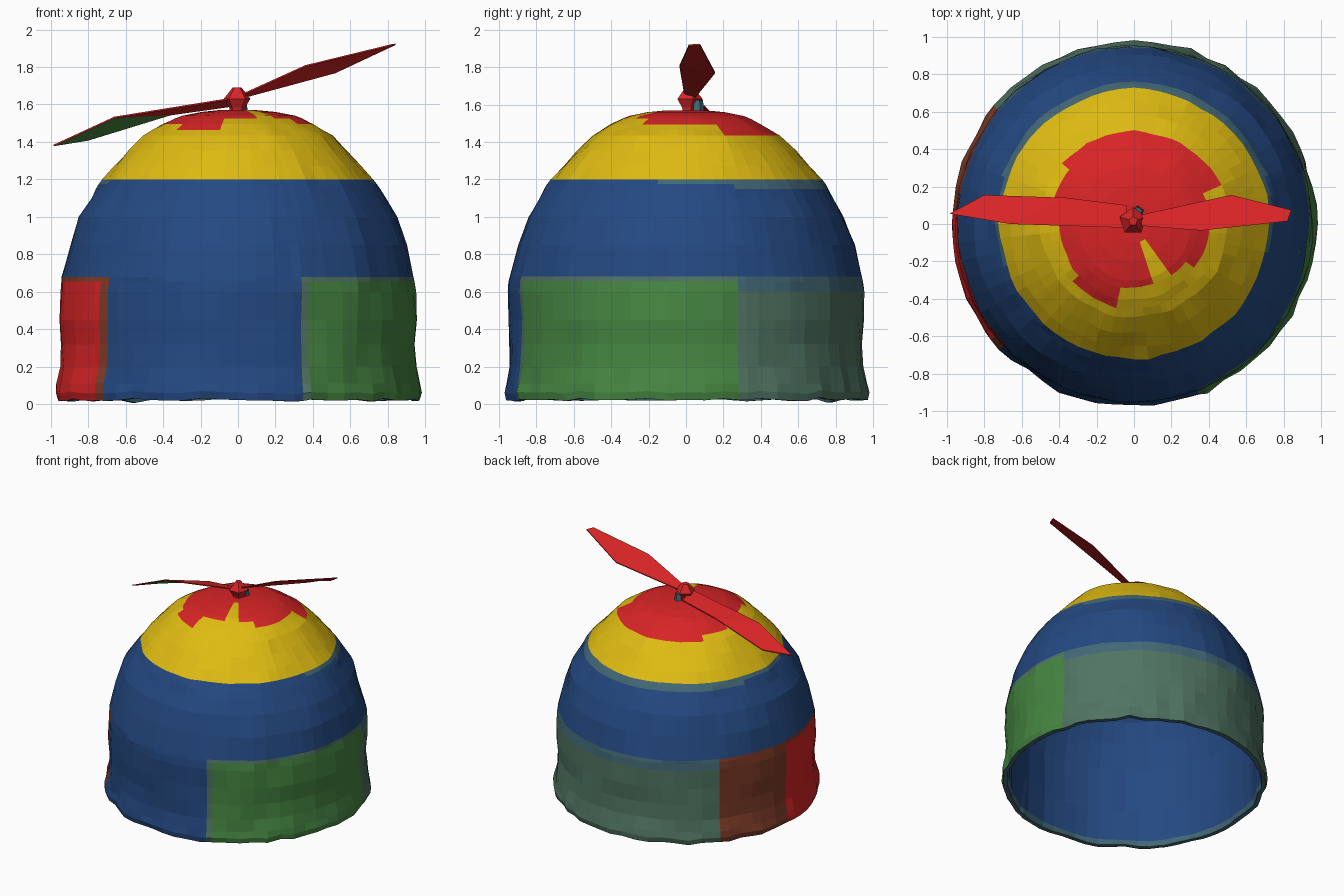
import bpy, bmesh, math
from mathutils import Vector, noise

if "Cube" in bpy.data.objects:
    bpy.data.objects.remove(bpy.data.objects["Cube"])

NAMES = {
    "blue": (36, 73, 130), "yellow": (224, 188, 18), "red": (216, 36, 38),
    "green": (70, 134, 66), "grey_green": (80, 116, 98), "teal": (66, 104, 118),
    "brown": (128, 60, 40),
}


def linear(c):
    c /= 255
    return c / 12.92 if c < 0.04045 else ((c + 0.055) / 1.055) ** 2.4


MATS, IDX = [], {}
for i, (name, rgb) in enumerate(NAMES.items()):
    m = bpy.data.materials.new(name)
    m.diffuse_color = (*[linear(c) for c in rgb], 1)
    m.use_nodes = True
    m.node_tree.nodes["Principled BSDF"].inputs["Base Color"].default_value = m.diffuse_color
    MATS.append(m)
    IDX[name] = i


def finish(bm, name):
    mesh = bpy.data.meshes.new(name)
    bm.to_mesh(mesh)
    bm.free()
    for m in MATS:
        mesh.materials.append(m)
    ob = bpy.data.objects.new(name, mesh)
    bpy.context.collection.objects.link(ob)
    return ob


# Cap profile (radius, height), bottom rim to crown
OUTER = [(.965, .01), (.975, .05), (.965, .11), (.95, .2), (.945, .32), (.95, .45),
         (.948, .6), (.943, .655), (.94, .68), (.90, .85), (.845, 1.0), (.785, 1.1),
         (.755, 1.15), (.738, 1.175), (.72, 1.2), (.66, 1.27), (.58, 1.355), (.5, 1.435),
         (.45, 1.465), (.4, 1.495), (.34, 1.525), (.3, 1.54), (.2, 1.56), (.1, 1.57), (0, 1.57)]
INNER = [(.93, .01), (.92, .06), (.905, .3), (.905, .65), (.865, .85), (.81, 1.0),
         (.72, 1.14), (.68, 1.2), (.55, 1.33), (.4, 1.44), (.2, 1.51), (0, 1.53)]

# Angles (degrees from +x) where the side panels change colour
EDGES = [17, 140, 176, 219, 223, 291, 293.5, 20, 160]
ANGLES = sorted([a for a in range(0, 360, 6) if all(abs(a - e) > 2 for e in EDGES)] + EDGES)


def crown_radius(a):
    """Radius of the red crown patch in direction a, with a front notch."""
    for limit, r in ((27, .4), (140, .5), (165, .45), (225, .4), (260, .45), (286, .34),
                     (309, .1), (322, .34), (361, .4)):
        if a < limit:
            return r


def outer_colour(r, z, a):
    back, side = 20 < a < 160, a <= 20 or 160 <= a < 200 or a > 345
    if r < crown_radius(a):
        return "red"
    if z > 1.2:
        return "yellow"
    if z > 1.175 and (back or side) or z > 1.15 and back:
        return "teal"
    if z > .68 or 223 < a < 291:
        return "blue"
    if 17 < a < 140:
        return "teal" if z > .6 else "grey_green"
    if 140 < a < 176 or 219 < a < 223:
        return "brown"
    if 176 < a < 219:
        return "brown" if z > .655 else "red"
    return "grey_green" if a > 290 and a < 293.5 or z > .655 else "green"


def inner_colour(z):
    return "yellow" if z > 1.2 else "teal" if z < .06 else "blue"


# Cap: one lathed double wall with gentle crumpling
bm = bmesh.new()
profile = OUTER[::-1] + INNER
rows = []
for r, z in profile:
    row = []
    for a in ANGLES:
        t = math.radians(a)
        d = Vector((math.cos(t), math.sin(t), 0))
        p = d * r + Vector((0, 0, z))
        n = noise.noise(p * 5.5) * .014 + noise.noise(p * 13) * .009
        if z < .15:
            n += noise.noise(d * 9) * .018
        q = p + d * n * min(1, r * 3)
        if z < .06:
            q.z += .012 + .022 * noise.noise(d * 8)
            q.z = max(q.z, 0)
        row.append(bm.verts.new(q))
    rows.append(row)
for k in range(len(rows) - 1):
    (r0, z0), (r1, z1) = profile[k], profile[k + 1]
    r, z = (r0 + r1) / 2, (z0 + z1) / 2
    for j, a in enumerate(ANGLES):
        n = (j + 1) % len(ANGLES)
        mid = (a + (ANGLES[n] if n else 360 + ANGLES[0])) / 2 % 360
        f = bm.faces.new((rows[k][j], rows[k + 1][j], rows[k + 1][n], rows[k][n]))
        f.material_index = IDX[outer_colour(r, z, mid) if k < len(OUTER) - 1 else inner_colour(z)]
for row in (rows[0], rows[-1]):
    bmesh.ops.pointmerge(bm, verts=row, merge_co=row[0].co)
bmesh.ops.recalc_face_normals(bm, faces=bm.faces)
finish(bm, "cap")

# Propeller hub: faceted five-sided knob
bm = bmesh.new()
prof = [(.035, 1.55), (.045, 1.585), (.075, 1.63), (.025, 1.69)]
rings = [[bm.verts.new((r * math.cos(t) - .005, r * math.sin(t) + .015, z))
          for t in [math.radians(72 * i + 18) for i in range(5)]] for r, z in prof]
for lo, hi in zip(rings, rings[1:]):
    for i in range(5):
        n = (i + 1) % 5
        bm.faces.new((lo[i], lo[n], hi[n], hi[i]))
bm.faces.new(rings[-1])
bm.faces.new(rings[0][::-1])
for f in bm.faces:
    f.material_index = IDX["red"]
finish(bm, "propeller_hub")

# Small stem behind the hub
bm = bmesh.new()
bmesh.ops.create_cone(bm, segments=5, radius1=.035, radius2=.025, depth=.07, cap_ends=True)
bmesh.ops.translate(bm, vec=(.02, .065, 1.59), verts=bm.verts)
for f in bm.faces:
    f.material_index = IDX["teal"]
finish(bm, "hub_stem")


def blade(name, pairs, under):
    """Thin plate through front/back edge pairs; under gives underside colours."""
    bm = bmesh.new()
    layers = [[[bm.verts.new(Vector(p) - Vector((0, 0, dz))) for p in pair] for pair in pairs]
              for dz in (0, .008)]
    n = len(pairs) - 1
    for side, cols in zip(layers, (["red"] * n, under)):
        for i in range(n):
            f = bm.faces.new((side[i][0], side[i + 1][0], side[i + 1][1], side[i][1]))
            f.material_index = IDX[cols[i]]
    loops = [[p[0] for p in s] + [p[1] for p in s[::-1]] for s in layers]
    for i in range(len(loops[0])):
        n = (i + 1) % len(loops[0])
        f = bm.faces.new((loops[0][i], loops[0][n], loops[1][n], loops[1][i]))
        f.material_index = IDX["red"]
    bmesh.ops.recalc_face_normals(bm, faces=bm.faces)
    finish(bm, name)


# Two propeller blades (front edge, back edge)
blade("right_blade", [((.04, -.01, 1.665), (.04, .05, 1.645)),
                      ((.36, -.035, 1.81), (.52, .155, 1.775)),
                      ((.82, .015, 1.922), (.84, .075, 1.925))], ["red", "red"])
blade("left_blade", [((-.04, -.02, 1.635), (-.04, .1, 1.595)),
                     ((-.66, 0, 1.535), (-.36, .14, 1.55)),
                     ((-.985, .055, 1.385), (-.8, .155, 1.415))], ["red", "green"])
